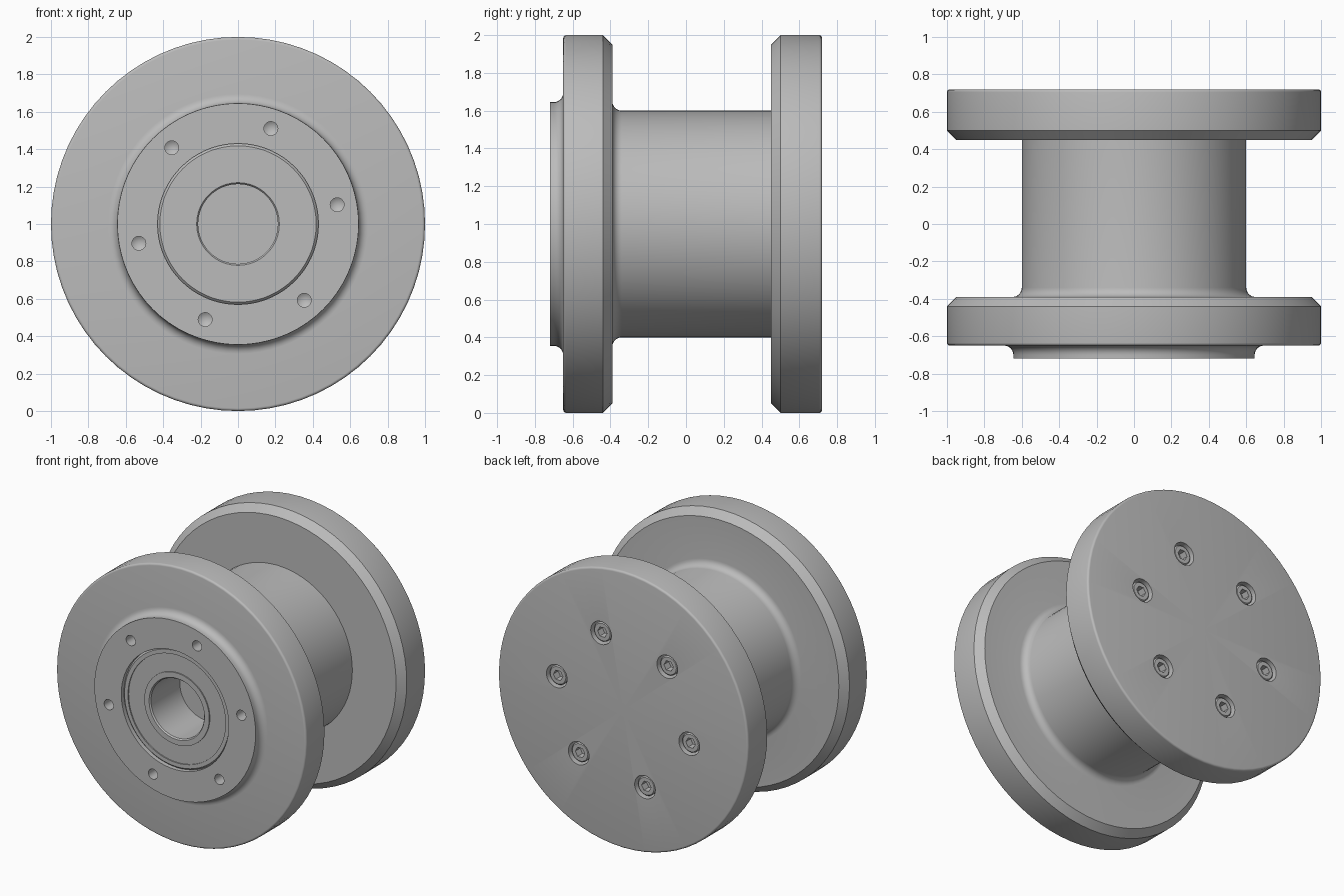
import bpy, bmesh
from math import sin, cos, pi, radians

cube = bpy.data.objects.get("Cube")
if cube:
    bpy.data.objects.remove(cube, do_unlink=True)

# Single machined-metal grey
GREY = (0.5, 0.5, 0.5, 1.0)
metal = bpy.data.materials.new("machined_grey")
metal.use_nodes = True
metal.diffuse_color = GREY
metal.node_tree.nodes["Principled BSDF"].inputs["Base Color"].default_value = GREY

AXIS = (0.0, 1.0)                      # x and z of the main axis
BOLTS = [(0.54 * cos(radians(11 + 60 * k)), 1 + 0.54 * sin(radians(11 + 60 * k)))
         for k in range(6)]


def arc(cr, cy, rad, start, end, steps=6):
    """Points (radius, y) along an arc, angles in degrees from +radius to +y."""
    angles = [radians(start + (end - start) * i / steps) for i in range(steps + 1)]
    return [(cr + rad * cos(a), cy + rad * sin(a)) for a in angles]


def lathe(name, profile, seg=72, centres=(AXIS,), closed=False):
    """Revolve a (radius, y) profile about y-parallel axes, all in one mesh."""
    bm = bmesh.new()
    pts = profile + profile[:1] if closed else profile
    for cx, cz in centres:
        rings = [[bm.verts.new((cx + r * cos(2 * pi * i / seg), y,
                                cz + r * sin(2 * pi * i / seg)))
                  for i in range(seg)] for r, y in pts]
        for a, b in zip(rings, rings[1:]):
            for i in range(seg):
                j = (i + 1) % seg
                bm.faces.new((a[i], a[j], b[j], b[i]))
    bmesh.ops.remove_doubles(bm, verts=bm.verts[:], dist=1e-5)
    bmesh.ops.recalc_face_normals(bm, faces=bm.faces[:])
    mesh = bpy.data.meshes.new(name)
    bm.to_mesh(mesh)
    bm.free()
    mesh.materials.append(metal)
    obj = bpy.data.objects.new(name, mesh)
    bpy.context.collection.objects.link(obj)
    return obj


def activate(obj):
    bpy.ops.object.select_all(action='DESELECT')
    obj.select_set(True)
    bpy.context.view_layer.objects.active = obj


def cut(obj, cutter):
    """Subtract the cutter and remove it."""
    cutter.hide_render = True
    mod = obj.modifiers.new("cut", 'BOOLEAN')
    mod.operation, mod.solver, mod.object = 'DIFFERENCE', 'EXACT', cutter
    activate(obj)
    bpy.ops.object.modifier_apply(modifier=mod.name)
    bpy.data.objects.remove(cutter, do_unlink=True)


def smooth(obj):
    activate(obj)
    bpy.ops.object.shade_smooth_by_angle(angle=radians(30))


# Spool: bearing pocket, front boss, chamfered front flange and drum
spool = lathe("spool_body",
              [(0, -0.36), (0.43, -0.36), (0.43, -0.72), (0.645, -0.72)]
              + arc(0.695, -0.70, 0.05, 180, 90)
              + arc(0.985, -0.635, 0.015, -90, 0, 4)
              + [(1, -0.44), (0.95, -0.39)]
              + arc(0.65, -0.34, 0.05, 270, 180)
              + [(0.6, 0.45), (0, 0.45)])
# Drilled holes with conical ends in the boss
cut(spool, lathe("drill_cutter",
                 [(0, -0.75), (0.037, -0.75), (0.037, -0.58), (0, -0.555)], 24, BOLTS))

# Rear end plate with counterbored bolt holes
plate = lathe("rear_flange",
              [(0, 0.45), (0.95, 0.45), (1, 0.50)]
              + arc(0.985, 0.705, 0.015, 0, 90, 4) + [(0, 0.72)])
cut(plate, lathe("counterbore_cutter",
                 [(0, 0.60), (0.083, 0.60), (0.083, 0.75), (0, 0.75)], 32, BOLTS))

# Cap screws with hexagonal sockets
screws = lathe("cap_screws",
               [(0, 0.60), (0.07, 0.60), (0.07, 0.697), (0.062, 0.705), (0, 0.705)],
               32, BOLTS)
cut(screws, lathe("hex_cutter",
                  [(0, 0.65), (0.038, 0.65), (0.038, 0.75), (0, 0.75)], 6, BOLTS))

# Bearing: two races with a slightly sunken seal between them
bearing = lathe("bearing",
                [(0.213, -0.36), (0.213, -0.69), (0.221, -0.70), (0.26, -0.70),
                 (0.26, -0.692), (0.39, -0.692), (0.39, -0.70), (0.418, -0.70),
                 (0.43, -0.688), (0.43, -0.36)], closed=True)

for part in (spool, plate, screws, bearing):
    smooth(part)
